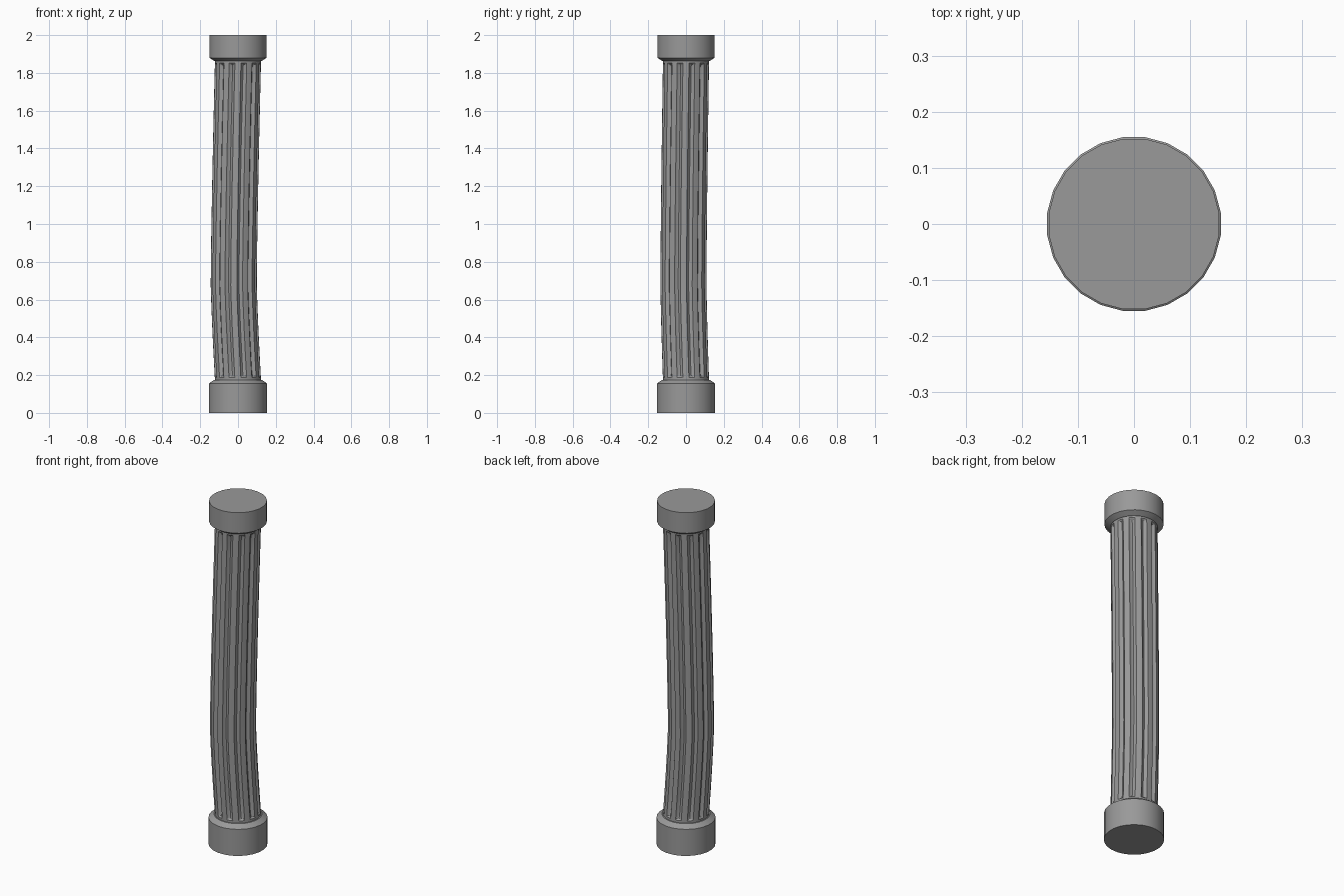
import bpy, bmesh
from math import sin, cos, pi, radians

if "Cube" in bpy.data.objects:
    bpy.data.objects.remove(bpy.data.objects["Cube"], do_unlink=True)

stone = bpy.data.materials.new("grey_stone")
stone.use_nodes = True
grey = (0.32, 0.32, 0.32, 1)
stone.diffuse_color = grey
stone.node_tree.nodes["Principled BSDF"].inputs["Base Color"].default_value = grey


def loft(name, rings, angle):
    """Skin a stack of closed rings, cap both ends."""
    bm = bmesh.new()
    loops = [[bm.verts.new(p) for p in ring] for ring in rings]
    n = len(loops[0])
    for a, b in zip(loops, loops[1:]):
        for i in range(n):
            j = (i + 1) % n
            bm.faces.new((a[i], a[j], b[j], b[i]))
    bm.faces.new(loops[0][::-1])
    bm.faces.new(loops[-1])
    mesh = bpy.data.meshes.new(name)
    bm.to_mesh(mesh)
    bm.free()
    mesh.materials.append(stone)
    obj = bpy.data.objects.new(name, mesh)
    bpy.context.collection.objects.link(obj)
    bpy.ops.object.select_all(action="DESELECT")
    obj.select_set(True)
    bpy.context.view_layer.objects.active = obj
    bpy.ops.object.shade_smooth_by_angle(angle=radians(angle))
    return obj


def drum(name, profile, sides=24):
    turn = [(i + 0.5) * 2 * pi / sides for i in range(sides)]
    return loft(name, [[(r * cos(a), r * sin(a), z) for a in turn]
                       for r, z in profile], 30)


# Base and capital, each chamfered towards the shaft
drum("base", [(0.156, 0), (0.156, 0.155), (0.128, 0.175)])
drum("capital", [(0.126, 1.862), (0.153, 1.88), (0.153, 2)])

# Fluted shaft, leaning out to a soft kink below the middle
FLUTES, RADIUS, DEPTH = 12, 0.122, 0.015
KINK, LOW, HIGH = 0.69, 0.17, 1.87
# Fractions across one rib and flute, with the groove depth at each
SECTION = [(0, 0), (0.25, 0), (0.5, 0), (0.62, 0.75), (0.75, 1), (0.88, 0.75)]


def lean(z):
    t = (z - LOW) / (KINK - LOW) if z < KINK else (HIGH - z) / (HIGH - KINK)
    return sin(t * pi / 2) * 0.4 + t * 0.6


def shaft_ring(z, cut):
    ring = []
    for k in range(FLUTES):
        for f, d in SECTION:
            a = (k + f - 0.25) * 2 * pi / FLUTES
            r = RADIUS - DEPTH * d * cut
            ring.append((r * cos(a) - 0.023 * lean(z),
                         r * sin(a) - 0.014 * lean(z), z))
    return ring


levels = [(LOW, 0), (0.188, 0), (0.195, 0.6), (0.21, 1)]
levels += [(0.21 + (1.83 - 0.21) * i / 14, 1) for i in range(1, 15)]
levels += [(1.845, 0.6), (1.852, 0), (HIGH, 0)]
loft("fluted_shaft", [shaft_ring(z, c) for z, c in levels], 28)
